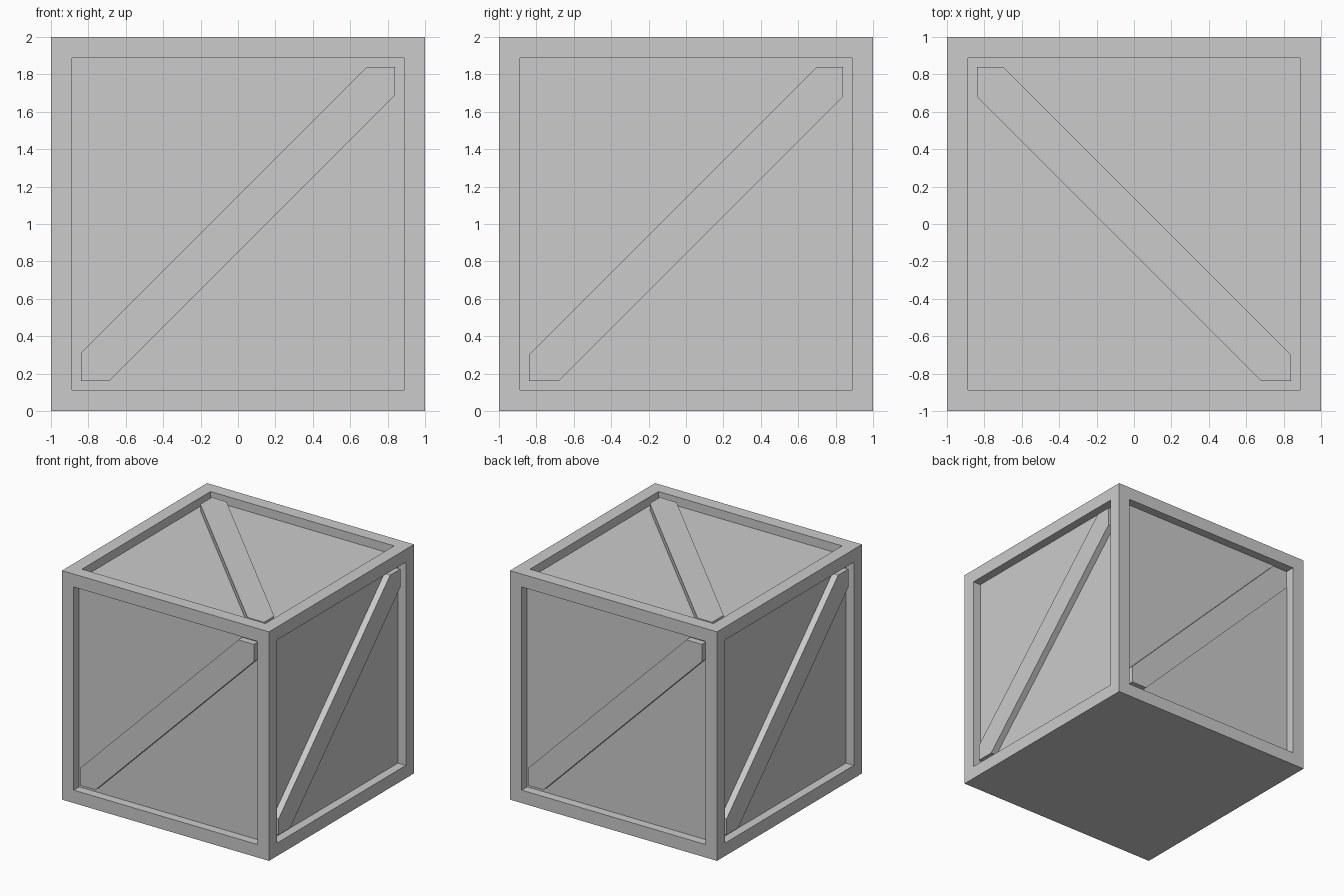
import bpy, bmesh
from math import pi
from mathutils import Matrix, Vector

if "Cube" in bpy.data.objects:
    bpy.data.objects.remove(bpy.data.objects["Cube"])

FRAME = 0.16     # width of the border boards
RECESS = 0.076   # depth of the panels
BRACE = 0.98     # distance of brace face from crate centre
A = 1 - FRAME    # half size of each opening
W = 0.15         # brace half width measured along the opening edge
CENTRE = Matrix.Translation((0, 0, 1))


def add_object(name, bm):
    mesh = bpy.data.meshes.new(name)
    bm.to_mesh(mesh)
    bm.free()
    obj = bpy.data.objects.new(name, mesh)
    bpy.context.collection.objects.link(obj)
    return obj


# Crate body: cube with a recessed panel on every face but the bottom
bm = bmesh.new()
bmesh.ops.create_cube(bm, size=2, matrix=CENTRE)
bm.normal_update()
sides = [f for f in bm.faces if f.normal.z > -0.5]
bmesh.ops.inset_individual(bm, faces=sides, thickness=FRAME)
bmesh.ops.inset_individual(bm, faces=sides, thickness=0, depth=-RECESS)
add_object("crate_body", bm)


# Diagonal brace: hexagonal board trimmed to the opening, laid on the front face
def brace(name, rotation, shift=0.0):
    up, low = W + shift, W - shift
    outline = [(-A, -A), (-A + low, -A), (A, A - low),
               (A, A), (A - up, A), (-A, -A + up)]
    bm = bmesh.new()
    face = bm.faces.new([bm.verts.new((x, -BRACE, z)) for x, z in outline])
    back = bmesh.ops.extrude_face_region(bm, geom=[face])["geom"]
    verts = [v for v in back if isinstance(v, bmesh.types.BMVert)]
    # sink the back slightly into the panel
    bmesh.ops.translate(bm, verts=verts,
                        vec=Vector((0, BRACE - 1 + RECESS + 0.01, 0)))
    bmesh.ops.recalc_face_normals(bm, faces=bm.faces)
    bm.transform(CENTRE @ rotation)
    add_object(name, bm)


for i, side in enumerate(("front", "right", "back", "left")):
    brace(side + "_brace", Matrix.Rotation(i * pi / 2, 4, 'Z'),
          -0.01 if i % 2 else 0.0)

# Top brace runs the other way across the lid
brace("top_brace", Matrix.Rotation(pi / 2, 4, 'Z') @ Matrix.Rotation(-pi / 2, 4, 'X'), 0.01)
